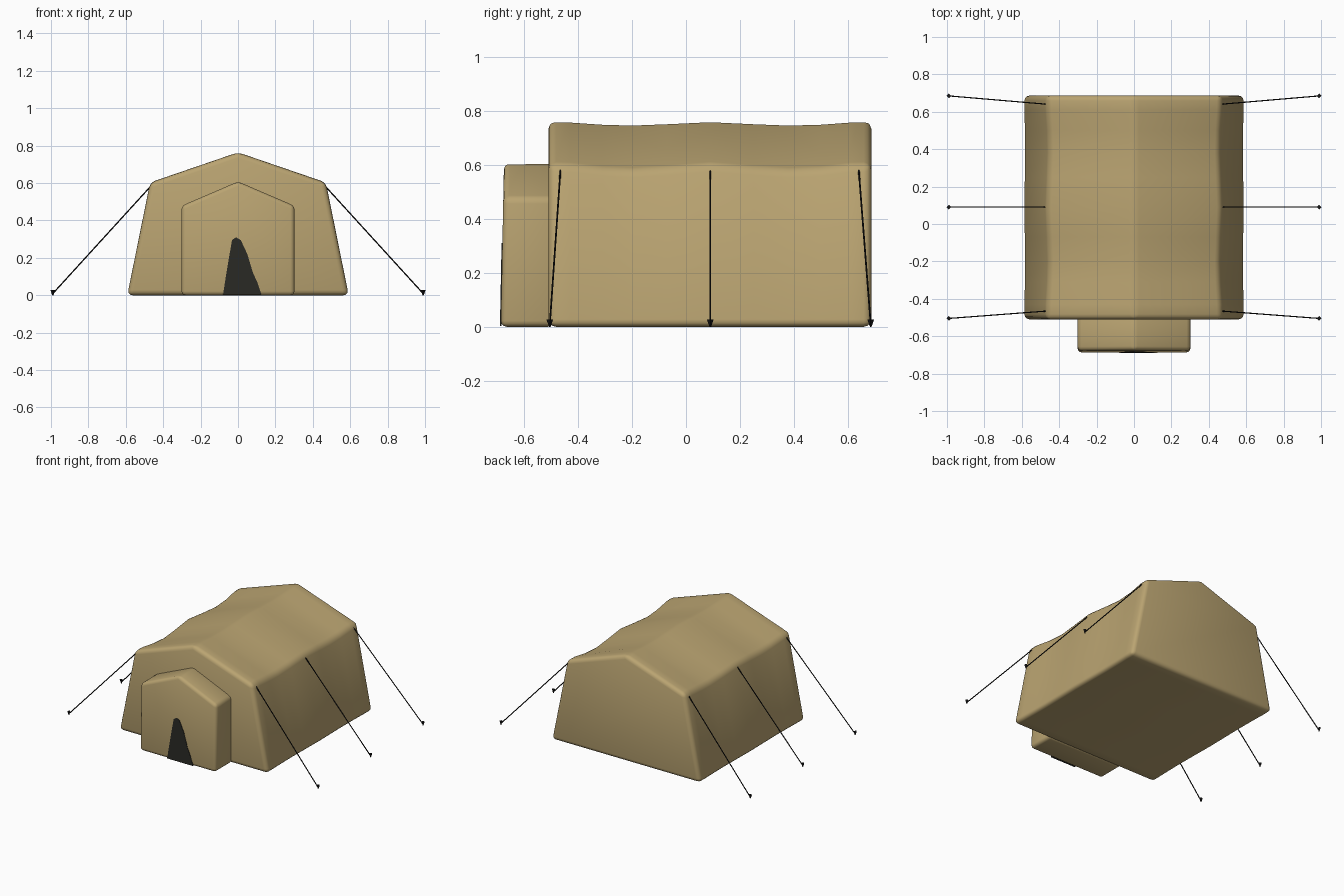
import bpy, bmesh, math
from mathutils import Vector

if "Cube" in bpy.data.objects:
    bpy.data.objects.remove(bpy.data.objects["Cube"])


def material(name, rgb):
    m = bpy.data.materials.new(name)
    m.diffuse_color = (*rgb, 1)
    m.use_nodes = True
    m.node_tree.nodes["Principled BSDF"].inputs["Base Color"].default_value = m.diffuse_color
    return m


CANVAS = material("tan canvas", (0.49, 0.37, 0.166))
DARK = material("dark opening", (0.022, 0.022, 0.018))
BLACK = material("black cord", (0.008, 0.008, 0.008))


def add_object(name, bm, mat, smooth=True):
    bmesh.ops.recalc_face_normals(bm, faces=bm.faces)
    me = bpy.data.meshes.new(name)
    bm.to_mesh(me)
    bm.free()
    me.materials.append(mat)
    for p in me.polygons:
        p.use_smooth = smooth
    ob = bpy.data.objects.new(name, me)
    bpy.context.collection.objects.link(ob)
    return ob


def loft(name, rings, mat, bevel):
    """Skin matching closed rings, cap the ends and round the edges."""
    bm = bmesh.new()
    vr = [[bm.verts.new(p) for p in r] for r in rings]
    n = len(vr[0])
    for a, b in zip(vr, vr[1:]):
        for i in range(n):
            j = (i + 1) % n
            bm.faces.new((a[i], a[j], b[j], b[i]))
    bm.faces.new(vr[0])
    bm.faces.new(vr[-1])
    ob = add_object(name, bm, mat)
    mod = ob.modifiers.new("soft edges", 'BEVEL')
    mod.width = bevel
    mod.segments = 3
    mod.limit_method = 'ANGLE'
    mod.angle_limit = math.radians(25)
    return ob


def house(base, eave_x, eave_z, ridge):
    return [(-base, 0), (-eave_x, eave_z), (0, ridge), (eave_x, eave_z), (base, 0)]


# Main tent: canvas sags a little between the three pole frames
rings = []
for y, sag in ((-0.51, 0), (-0.43, 0.1), (-0.31, 0.75), (-0.2, 1), (-0.07, 0.6), (0.09, 0),
               (0.25, 0.6), (0.38, 1), (0.5, 0.75), (0.61, 0.1), (0.687, 0)):
    prof = house(0.592 - 0.004 * sag, 0.47 - 0.012 * sag, 0.603 - 0.022 * sag, 0.764 - 0.012 * sag)
    rings.append([(x, y, z) for x, z in prof])
loft("tent_body", rings, CANVAS, 0.028)

# Entrance porch: front leans back slightly toward the top
SLOPE = 0.02
rings = []
for y, lean in ((-0.687, SLOPE), (-0.6, 0), (-0.49, 0)):
    rings.append([(x, y + lean * z, z) for x, z in house(0.302, 0.302, 0.478, 0.608)])
loft("entrance_porch", rings, CANVAS, 0.022)

# Door opening: thin dark plate on the porch front
outline = [(-0.08, 0.003), (-0.065, 0.10), (-0.045, 0.22), (-0.032, 0.295), (-0.01, 0.31),
           (0.015, 0.295), (0.05, 0.22), (0.08, 0.12), (0.105, 0.065), (0.125, 0.003)]
bm = bmesh.new()
front = [bm.verts.new((x, -0.690 + SLOPE * z, z)) for x, z in outline]
face = bm.faces.new(front)
ext = bmesh.ops.extrude_face_region(bm, geom=[face])
for v in ext["geom"]:
    if isinstance(v, bmesh.types.BMVert):
        v.co.y += 0.006
add_object("door_opening", bm, DARK, False)


def rod(name, a, b, r1, r2, sides):
    a, b = Vector(a), Vector(b)
    d = b - a
    bm = bmesh.new()
    bmesh.ops.create_cone(bm, cap_ends=True, segments=sides, radius1=r1, radius2=r2, depth=d.length)
    bm.transform(d.to_track_quat('Z', 'Y').to_matrix().to_4x4())
    bmesh.ops.translate(bm, verts=bm.verts, vec=(a + b) / 2)
    add_object(name, bm, BLACK, False)


# Guy ropes and ground pegs, three on each side
for label, y_top, y_peg in (("front", -0.465, -0.505), ("middle", 0.09, 0.09), ("back", 0.64, 0.685)):
    for side, s in (("left", -1), ("right", 1)):
        rod(f"{label}_{side}_rope", (s * 0.462, y_top, 0.588), (s * 0.991, y_peg, 0.008), 0.0035, 0.0035, 6)
        rod(f"{label}_{side}_peg", (s * 0.99, y_peg, 0.0), (s * 0.99, y_peg, 0.027), 0.003, 0.0125, 4)
